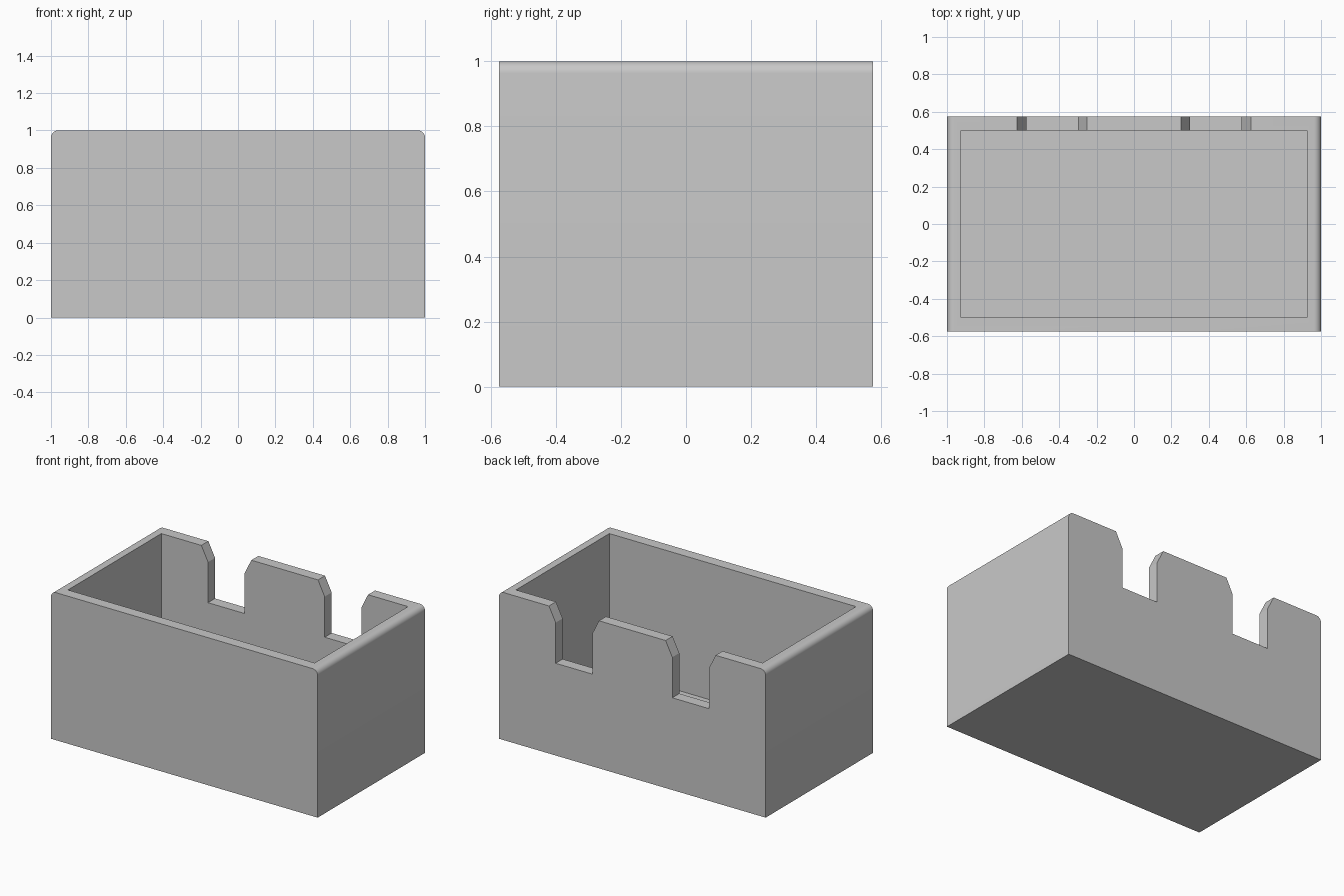
import bpy
import bmesh
from math import sin, cos, pi, radians

default_cube = bpy.data.objects.get("Cube")
if default_cube:
    bpy.data.objects.remove(default_cube, do_unlink=True)

# Overall sizes
HALF_X, HALF_Y, HEIGHT = 1.0, 0.575, 1.0
WALL = 0.075
ROUND = 0.0375
OVER = 0.1  # how far cutters reach past the surface

grey = bpy.data.materials.new("Light Grey")
grey.use_nodes = True
colour = (0.58, 0.58, 0.58, 1)
grey.diffuse_color = colour
grey.node_tree.nodes["Principled BSDF"].inputs["Base Color"].default_value = colour


def extrude_profile(name, profile, y0, y1):
    """Make a solid from an (x, z) outline pushed from y0 to y1."""
    bm = bmesh.new()
    face = bm.faces.new([bm.verts.new((x, y0, z)) for x, z in profile])
    grown = bmesh.ops.extrude_face_region(bm, geom=[face])["geom"]
    moved = [v for v in grown if isinstance(v, bmesh.types.BMVert)]
    bmesh.ops.translate(bm, verts=moved, vec=(0, y1 - y0, 0))
    bmesh.ops.recalc_face_normals(bm, faces=bm.faces)
    mesh = bpy.data.meshes.new(name)
    bm.to_mesh(mesh)
    bm.free()
    mesh.materials.append(grey)
    obj = bpy.data.objects.new(name, mesh)
    bpy.context.collection.objects.link(obj)
    return obj


def cut(target, cutter):
    """Subtract the cutter from the target, then discard it."""
    cutter.hide_render = True
    mod = target.modifiers.new("cut", "BOOLEAN")
    mod.operation = "DIFFERENCE"
    mod.solver = "EXACT"
    mod.object = cutter
    bpy.context.view_layer.objects.active = target
    bpy.ops.object.modifier_apply(modifier=mod.name)
    bpy.data.objects.remove(cutter, do_unlink=True)


# Outer block with its two short top edges rounded
arc = [(HALF_X - ROUND + ROUND * cos(a), HEIGHT - ROUND + ROUND * sin(a))
       for a in (i * pi / 16 for i in range(9))]
outline = [(HALF_X, 0)] + arc
outline += [(-x, z) for x, z in reversed(outline)]
box = extrude_profile("open_box", outline, -HALF_Y, HALF_Y)

# Hollow inside, open at the top
inner = HALF_X - WALL
cavity = [(-inner, WALL), (inner, WALL),
          (inner, HEIGHT + OVER), (-inner, HEIGHT + OVER)]
cut(box, extrude_profile("cavity_cutter", cavity, WALL - HALF_Y, HALF_Y - WALL))

# Two notches with chamfered mouths in the back wall
NOTCH_X, NOTCH_HALF, NOTCH_Z = 0.4375, 0.1375, 0.625
MOUTH_HALF, CHAMFER_Z = 0.1875, 0.9
half = [(NOTCH_HALF, NOTCH_Z), (NOTCH_HALF, CHAMFER_Z),
        (MOUTH_HALF, HEIGHT), (MOUTH_HALF, HEIGHT + OVER)]
notch = half + [(-x, z) for x, z in reversed(half)]
for side in (-1, 1):
    shape = [(x + side * NOTCH_X, z) for x, z in notch]
    cut(box, extrude_profile("notch_cutter", shape, HALF_Y - WALL - OVER, HALF_Y + OVER))

# Smooth the rounded edges only
bpy.ops.object.select_all(action="DESELECT")
box.select_set(True)
bpy.context.view_layer.objects.active = box
bpy.ops.object.shade_smooth_by_angle(angle=radians(15))
